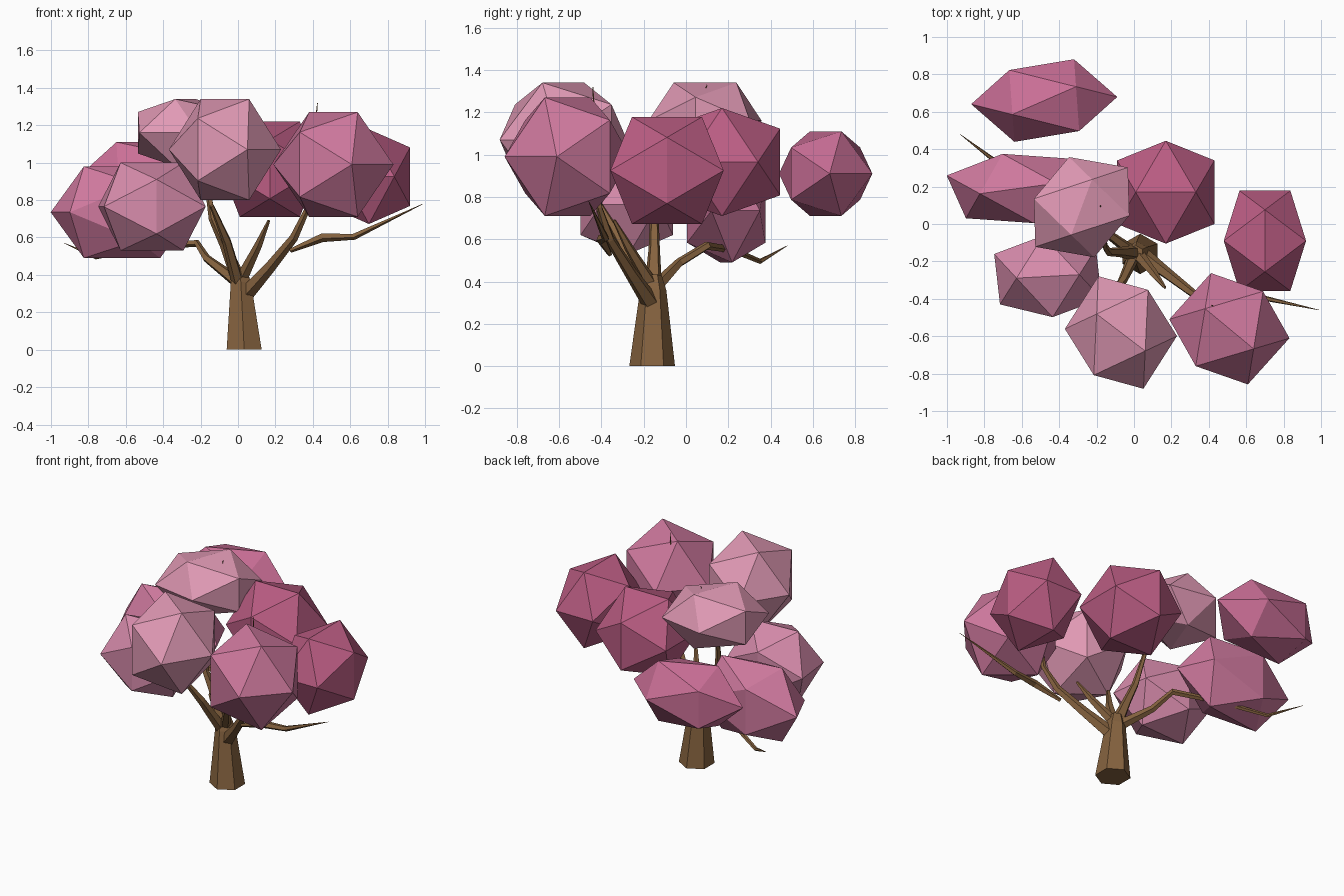
import bpy, bmesh, math
from mathutils import Vector

if "Cube" in bpy.data.objects:
    bpy.data.objects.remove(bpy.data.objects["Cube"])

PHI = (math.sqrt(5) - 1) / 2


def material(name, rgb):
    m = bpy.data.materials.new(name)
    m.diffuse_color = (*rgb, 1)
    m.use_nodes = True
    m.node_tree.nodes["Principled BSDF"].inputs["Base Color"].default_value = m.diffuse_color
    return m


def finish(name, bm, mat):
    bmesh.ops.recalc_face_normals(bm, faces=bm.faces)
    me = bpy.data.meshes.new(name)
    bm.to_mesh(me)
    bm.free()
    ob = bpy.data.objects.new(name, me)
    me.materials.append(mat)
    bpy.context.collection.objects.link(ob)


def leaf_clump(name, centre, e1, e2, h, rgb):
    """Icosahedron from three golden rectangles spanned by e1, e2 and a height."""
    a, b, c = Vector((*e1, 0)), Vector((*e2, 0)), Vector((0, 0, h))
    bm = bmesh.new()
    for s in (-1, 1):
        for t in (-1, 1):
            for u, v in ((c, a), (b, c), (a, b)):
                bm.verts.new(Vector(centre) + u * s + v * t * PHI)
    bmesh.ops.convex_hull(bm, input=bm.verts[:])
    finish(name, bm, material(name + "_pink", rgb))


def limb(name, path, mat, sides=5):
    """Tapered faceted tube; path holds (x, y, z, radius)."""
    pts = [Vector(p[:3]) for p in path]
    bm = bmesh.new()
    rings = []
    for i, p in enumerate(pts):
        d = (pts[min(i + 1, len(pts) - 1)] - pts[max(i - 1, 0)]).normalized()
        ref = Vector((1, 0, 0)) if abs(d.z) > 0.6 else Vector((0, 0, 1))
        u = (ref - d * ref.dot(d)).normalized()
        v = d.cross(u)
        if i == 0 and p.z == 0:
            u, v = Vector((1, 0, 0)), Vector((0, 1, 0))
        if rings:
            # keep facets aligned with the previous ring
            u = (last - d * last.dot(d)).normalized()
            v = d.cross(u)
        last = u
        r = path[i][3]
        ring = []
        for k in range(sides):
            t = 2 * math.pi * (k + 0.5) / sides
            ring.append(bm.verts.new(p + (u * math.cos(t) + v * math.sin(t)) * r))
        rings.append(ring)
    for lo, hi in zip(rings, rings[1:]):
        for k in range(sides):
            n = (k + 1) % sides
            bm.faces.new((lo[k], lo[n], hi[n], hi[k]))
    bm.faces.new(rings[0][::-1])
    bm.faces.new(rings[-1])
    finish(name, bm, mat)


# Foliage
LIGHT, SOFT, MID, DEEP = (.75, .32, .46), (.68, .26, .41), (.62, .19, .34), (.50, .11, .23)
leaf_clump("leaf_clump_back_left", (-.48, .66, .91), (.275, .12), (-.187, .163), .20, (.60, .16, .31))
leaf_clump("leaf_clump_left", (-.62, .19, .735), (.33, .045), (-.083, .185), .245, MID)
leaf_clump("leaf_clump_top", (-.28, .09, 1.16), (-.09, -.24), (.255, -.045), .18, LIGHT)
leaf_clump("leaf_clump_back", (.17, .17, .965), (.26, 0), (0, .275), .255, DEEP)
leaf_clump("leaf_clump_right", (.70, -.09, .925), (0, .268), (.22, 0), .253, DEEP)
leaf_clump("leaf_clump_front_right", (.51, -.56, .99), (.21, -.174), (.18, .20), .28, MID)
leaf_clump("leaf_clump_front", (-.07, -.58, 1.07), (.21, -.16), (.145, .228), .27, LIGHT)
leaf_clump("leaf_clump_front_left", (-.46, -.28, .765), (.272, .015), (-.025, .218), .235, SOFT)

# Trunk and branches
bark = material("bark", (.24, .125, .05))
limb("trunk", [(.033, -.16, 0, .108), (.015, -.155, .36, .062), (.01, -.155, .43, .04)], bark, 6)
limb("branch_top", [(.015, -.155, .36, .045), (-.07, -.15, .56, .028), (-.135, -.15, .70, .022),
                    (-.155, -.12, .82, .016), (-.18, .10, 1.33, .002)], bark)
limb("branch_left", [(0, -.155, .36, .035), (-.17, -.03, .49, .022), (-.22, .10, .57, .02),
                     (-.50, .22, .55, .016), (-.76, .35, .495, .012), (-.93, .48, .57, .001)], bark)
limb("branch_front", [(.02, -.16, .38, .035), (.11, -.27, .56, .022), (.165, -.34, .69, .008)], bark)
limb("branch_front_left", [(0, -.17, .36, .035), (-.06, -.30, .58, .025), (-.14, -.41, .77, .012)], bark)
limb("branch_right", [(.035, -.16, .29, .045), (.17, -.26, .44, .032), (.30, -.36, .60, .024),
                      (.37, -.41, .75, .016), (.425, -.44, 1.32, .002)], bark)
limb("twig_right", [(.28, -.36, .53, .012), (.45, -.40, .60, .025), (.62, -.38, .605, .018),
                    (.99, -.46, .78, .001)], bark)
